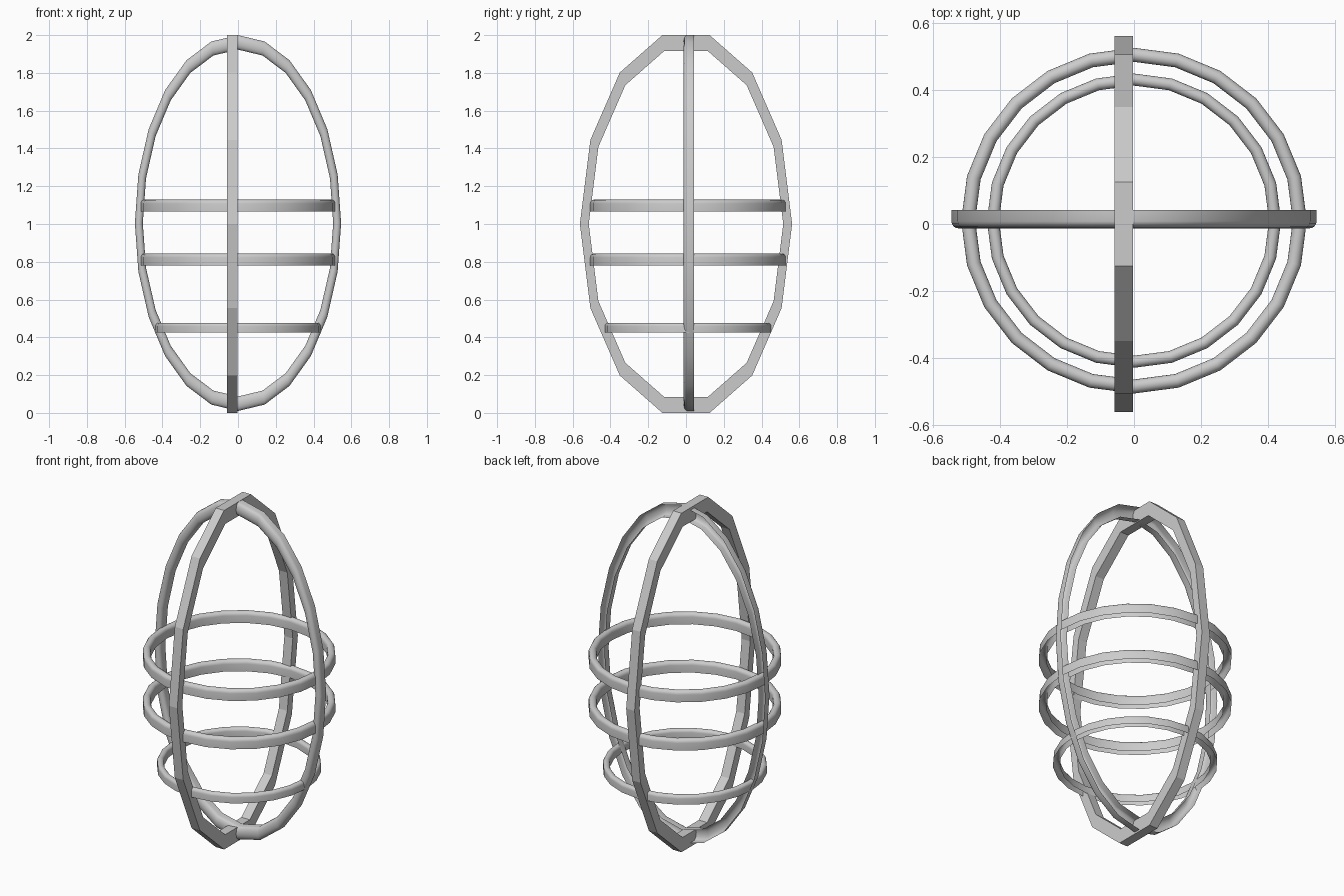
import bpy, math
from mathutils import Matrix, Vector

if "Cube" in bpy.data.objects:
    bpy.data.objects.remove(bpy.data.objects["Cube"])


def make_object(name, verts, faces, smooth):
    mesh = bpy.data.meshes.new(name)
    mesh.from_pydata(verts, [], faces)
    mesh.update()
    for p in mesh.polygons:
        p.use_smooth = smooth
    obj = bpy.data.objects.new(name, mesh)
    bpy.context.collection.objects.link(obj)
    return obj


def sweep(profile, sides, closed):
    """Revolve a list of (radius, height) points around z."""
    n = len(profile)
    verts = [(r * math.cos(2 * math.pi * i / sides),
              r * math.sin(2 * math.pi * i / sides), h)
             for i in range(sides) for r, h in profile]
    faces = []
    for i in range(sides):
        j = (i + 1) % sides
        for k in range(n if closed else n - 1):
            m = (k + 1) % n
            faces.append((i * n + k, j * n + k, j * n + m, i * n + m))
    return verts, faces


def channel_ring(name, radius, half_width, height, matrix):
    """Ring with a round-topped cross-section that is open underneath."""
    wall = height - half_width
    profile = [(radius + half_width, 0)]
    for i in range(9):
        a = math.pi * i / 8
        profile.append((radius + half_width * math.cos(a),
                        wall + half_width * math.sin(a)))
    profile.append((radius - half_width, 0))
    verts, faces = sweep(profile, 24, False)
    return make_object(name, [matrix @ Vector(v) for v in verts], faces, True)


# Horizontal hoops
for name, z, r, w, h in (("upper_hoop", 1.065, 0.496, 0.021, 0.064),
                         ("middle_hoop", 0.78, 0.496, 0.021, 0.064),
                         ("lower_hoop", 0.425, 0.422, 0.018, 0.052)):
    channel_ring(name, r, w, h, Matrix.Translation((0, 0.01, z)))

# Rounded upright hoop, stretched upwards, open side facing the back
upright = (Matrix.Translation((0, 0.042, 1.005)) @ Matrix.Diagonal((1, 1, 1.822, 1))
           @ Matrix.Rotation(math.pi / 2, 4, 'X'))
channel_ring("round_upright_hoop", 0.525, 0.021, 0.055, upright)

# Flat-sided upright hoop with fourteen straight segments
verts = []
for i in range(14):
    a = 2 * math.pi * i / 14
    c, s = math.cos(a), math.sin(a)
    for ry, rz, x in ((0.562, 1.0257, -0.058), (0.562, 1.0257, -0.003),
                      (0.515, 0.94, -0.003), (0.515, 0.94, -0.058)):
        verts.append((x, ry * c, 1 + rz * s))
faces = [(i * 4 + k, i * 4 + (k + 1) % 4,
          (i + 1) % 14 * 4 + (k + 1) % 4, (i + 1) % 14 * 4 + k)
         for i in range(14) for k in range(4)]
make_object("square_upright_hoop", verts, faces, False)
